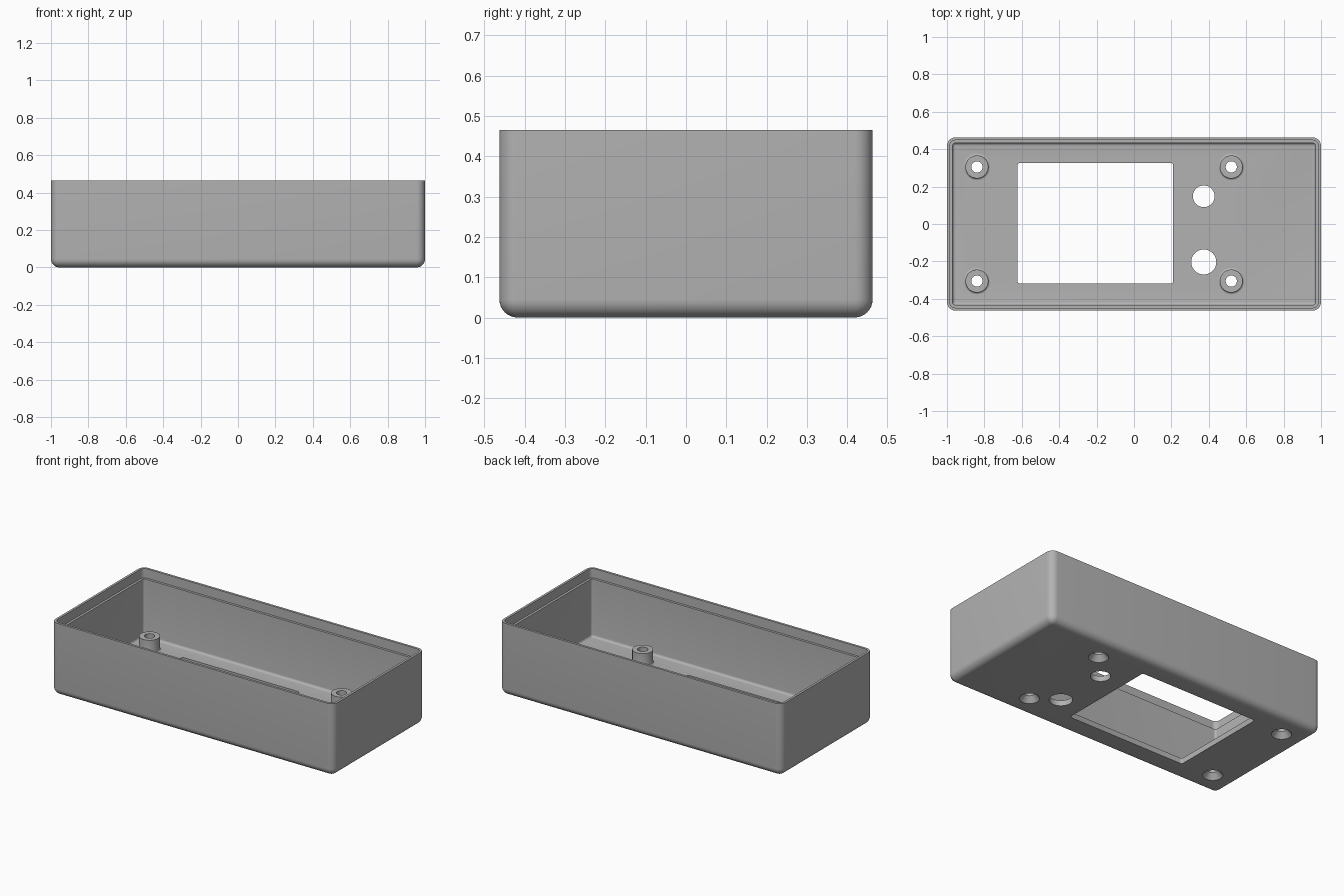
import bpy, bmesh, math

if "Cube" in bpy.data.objects:
    bpy.data.objects.remove(bpy.data.objects["Cube"])

HX, HY, TOP, FLOOR, R = 1.0, 0.463, 0.465, 0.035, 0.045

grey = bpy.data.materials.new("plain grey")
grey.use_nodes = True
grey.diffuse_color = (0.45, 0.45, 0.45, 1)
grey.node_tree.nodes["Principled BSDF"].inputs["Base Color"].default_value = grey.diffuse_color


def make_object(name, bm):
    bmesh.ops.recalc_face_normals(bm, faces=bm.faces)
    mesh = bpy.data.meshes.new(name)
    bm.to_mesh(mesh)
    bm.free()
    mesh.materials.append(grey)
    ob = bpy.data.objects.new(name, mesh)
    bpy.context.collection.objects.link(ob)
    return ob


def smooth(ob):
    bpy.ops.object.select_all(action='DESELECT')
    ob.select_set(True)
    bpy.context.view_layer.objects.active = ob
    bpy.ops.object.shade_smooth_by_angle(angle=math.radians(30))


def rounded_rect(hx, hy, r, z, cx=0, cy=0, n=8):
    pts = []
    for q, (sx, sy) in enumerate([(1, 1), (-1, 1), (-1, -1), (1, -1)]):
        for i in range(n + 1):
            a = math.pi / 2 * (q + i / n)
            pts.append((cx + sx * (hx - r) + r * math.cos(a),
                        cy + sy * (hy - r) + r * math.sin(a), z))
    return pts


def circle(r, z, cx, cy, n=48):
    return [(cx + r * math.cos(2 * math.pi * i / n),
             cy + r * math.sin(2 * math.pi * i / n), z) for i in range(n)]


def loft(name, rings, caps=True):
    bm = bmesh.new()
    loops = [[bm.verts.new(p) for p in ring] for ring in rings]
    for a, b in zip(loops, loops[1:]):
        for i in range(len(a)):
            j = (i + 1) % len(a)
            bm.faces.new((a[i], a[j], b[j], b[i]))
    if caps:
        bm.faces.new(loops[0])
        bm.faces.new(loops[-1])
    return make_object(name, bm)


def fillet(radius, steps=8):
    """Inset and height pairs of a quarter round, from flat to upright."""
    for i in range(steps + 1):
        a = math.pi / 2 * i / steps
        yield radius * (1 - math.sin(a)), radius * (1 - math.cos(a))


# Shell: (inset, height) section from the underside, over the lip, to the floor
WALL, LIP, LEDGE = 0.03, 0.015, 0.405
section = list(fillet(R))
section += [(0, TOP), (LIP, TOP), (LIP, LEDGE), (WALL, LEDGE)]
section += [(WALL + d, FLOOR + z) for d, z in reversed(list(fillet(R - WALL, 5)))]
shell = loft("case_shell", [rounded_rect(HX - d, HY - d, max(R - d, 0.001), z)
                            for d, z in section])

# Openings in the floor: display window, two round holes, four countersinks
posts = [(x, y) for x in (-0.84, 0.52) for y in (-0.305, 0.305)]
cutters = [loft("window_cutter", [rounded_rect(0.416, 0.323, 0.014, z, -0.207, 0.004, 4)
                                  for z in (-0.1, 0.1)])]
for x, y, r in [(0.373, 0.148, 0.058), (0.373, -0.203, 0.067)]:
    cutters.append(loft("round_hole_cutter", [circle(r, z, x, y) for z in (-0.1, 0.1)]))
for x, y in posts:
    cutters.append(loft("countersink_cutter", [
        circle(0.058, -0.1, x, y), circle(0.058, 0, x, y),
        circle(0.03, FLOOR, x, y), circle(0.03, 0.1, x, y)]))

for cutter in cutters:
    cutter.hide_render = True
    mod = shell.modifiers.new("opening", 'BOOLEAN')
    mod.operation, mod.solver, mod.object = 'DIFFERENCE', 'EXACT', cutter
bpy.context.view_layer.update()
cut_mesh = bpy.data.meshes.new_from_object(
    shell.evaluated_get(bpy.context.evaluated_depsgraph_get()))
shell.modifiers.clear()
shell.data = cut_mesh
for cutter in cutters:
    bpy.data.objects.remove(cutter)
smooth(shell)

# Hollow screw posts with a small round at the foot
for x, y in posts:
    side = "left" if x > 0 else "right"
    end = "front" if y < 0 else "back"
    rings = [circle(0.061 + z, FLOOR + d, x, y) for d, z in reversed(list(fillet(0.01, 4)))]
    rings = rings[::-1] if rings[0][0][2] > rings[-1][0][2] else rings
    rings += [circle(0.061, 0.122, x, y), circle(0.03, 0.122, x, y), circle(0.03, FLOOR, x, y)]
    smooth(loft(f"screw_post_{end}_{side}", rings, caps=False))
